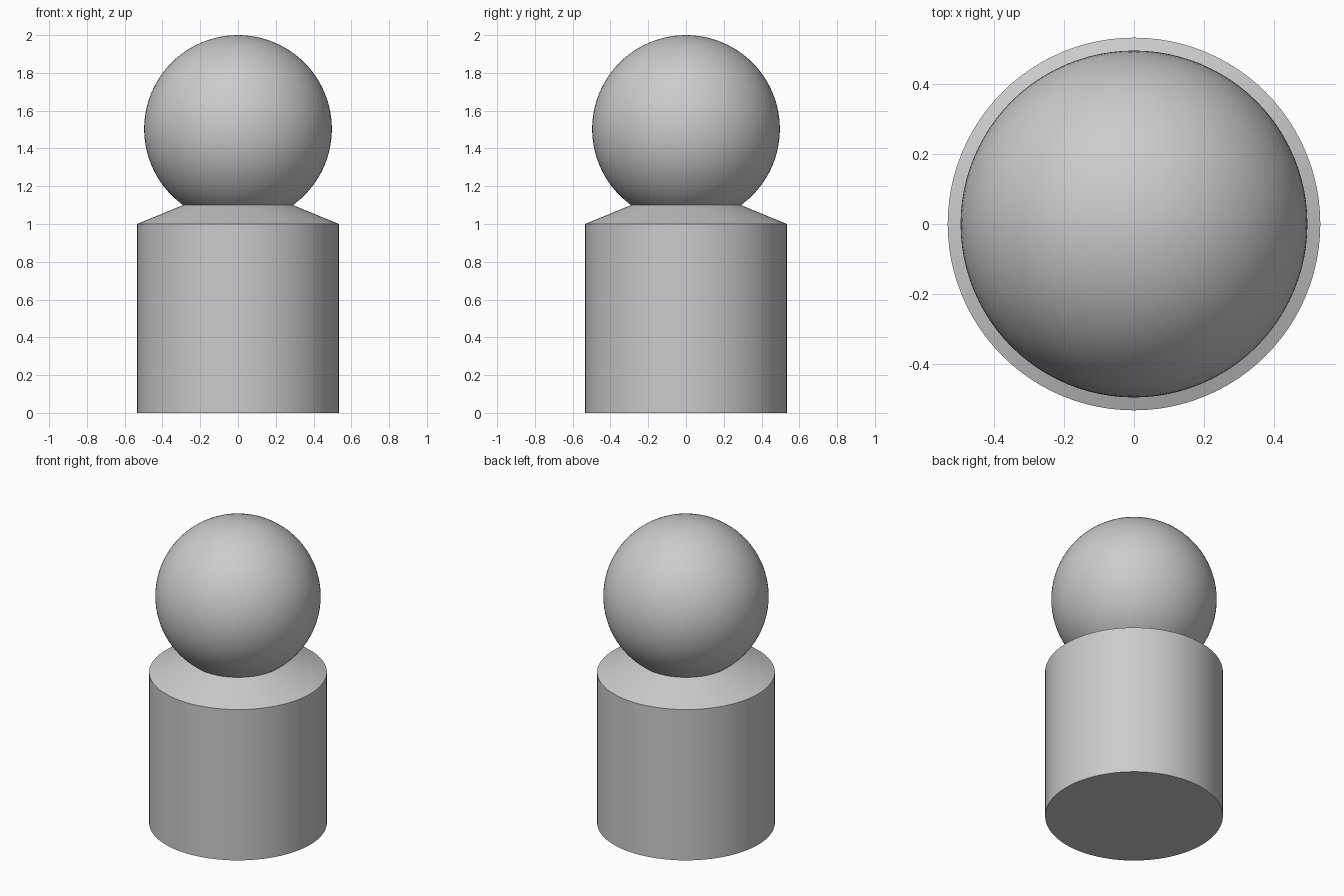
import bpy
import math

default = bpy.data.objects.get("Cube")
if default:
    bpy.data.objects.remove(default, do_unlink=True)

# Plain grey material
grey = bpy.data.materials.new("plain_grey")
grey.use_nodes = True
GREY = (0.6, 0.6, 0.6, 1)
grey.diffuse_color = GREY
grey.node_tree.nodes["Principled BSDF"].inputs["Base Color"].default_value = GREY


def finish(name):
    obj = bpy.context.object
    obj.name = name
    obj.data.materials.append(grey)
    bpy.ops.object.shade_smooth_by_angle(angle=math.radians(20))


BODY_RADIUS, NECK_RADIUS = 0.534, 0.291
BODY_TOP, NECK_TOP = 1.0, 1.1
HEAD_RADIUS = 0.497

# Cylindrical body, open on top where the shoulder sits
bpy.ops.mesh.primitive_cylinder_add(
    vertices=96, radius=BODY_RADIUS, depth=BODY_TOP, location=(0, 0, BODY_TOP / 2))
finish("body")

# Sloping shoulder
bpy.ops.mesh.primitive_cone_add(
    vertices=96, radius1=BODY_RADIUS, radius2=NECK_RADIUS, depth=NECK_TOP - BODY_TOP,
    end_fill_type='NOTHING', location=(0, 0, (BODY_TOP + NECK_TOP) / 2))
finish("shoulder")

# Round head resting in the shoulder
bpy.ops.mesh.primitive_uv_sphere_add(
    segments=96, ring_count=48, radius=HEAD_RADIUS, location=(0, 0, 2 - HEAD_RADIUS))
finish("head")
